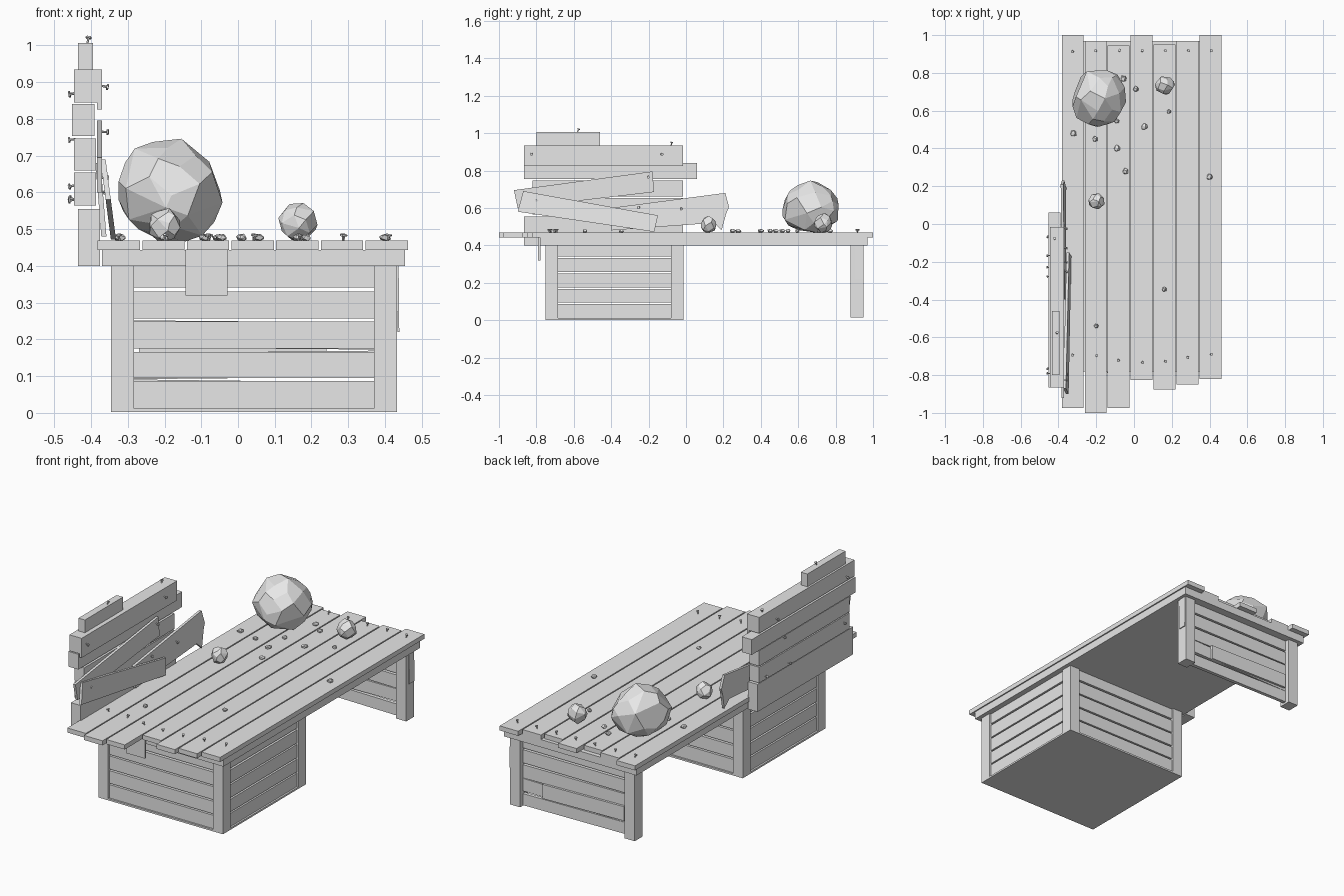
import bpy, bmesh, math, random
from mathutils import Vector, Matrix

random.seed(4)
cube = bpy.data.objects.get("Cube")
if cube:
    bpy.data.objects.remove(cube, do_unlink=True)

grey = bpy.data.materials.new("plain grey")
grey.use_nodes = True
grey.diffuse_color = (0.8, 0.8, 0.8, 1)
grey.node_tree.nodes["Principled BSDF"].inputs["Base Color"].default_value = (0.8, 0.8, 0.8, 1)


def finish(name, bm):
    mesh = bpy.data.meshes.new(name)
    bmesh.ops.recalc_face_normals(bm, faces=bm.faces)
    bm.to_mesh(mesh)
    bm.free()
    mesh.materials.append(grey)
    ob = bpy.data.objects.new(name, mesh)
    bpy.context.collection.objects.link(ob)
    return ob


def box(name, x, y, z, tilt=0):
    """Box from (min, max) ranges, optionally tilted about the y axis."""
    bm = bmesh.new()
    size = [r[1] - r[0] for r in (x, y, z)]
    bmesh.ops.create_cube(bm, size=1, matrix=Matrix.Diagonal((*size, 1)))
    ob = finish(name, bm)
    ob.location = [sum(r) / 2 for r in (x, y, z)]
    ob.rotation_euler.y = tilt
    return ob


def leaning_board(name, outline, lean, thick=0.014):
    """Board cut from a (y, z) outline; lean(y, z) gives its x."""
    bm = bmesh.new()
    face = bm.faces.new([bm.verts.new((lean(y, z), y, z)) for y, z in outline])
    ext = bmesh.ops.extrude_face_region(bm, geom=[face])
    verts = [v for v in ext["geom"] if isinstance(v, bmesh.types.BMVert)]
    bmesh.ops.translate(bm, verts=verts, vec=(thick, 0, 0))
    return finish(name, bm)


def rock(name, x, y, radii, count, base=0.467):
    """Faceted stone: hull of scattered sphere points, resting on the table."""
    bm = bmesh.new()
    for i in range(count):
        h = 1 - 2 * (i + 0.5) / count
        a = i * 2.4 + random.uniform(-0.35, 0.35)
        r = math.sqrt(1 - h * h)
        bm.verts.new(Vector((r * math.cos(a), r * math.sin(a), h)) * random.uniform(0.94, 1.06))
    hull = bmesh.ops.convex_hull(bm, input=bm.verts)
    spare = {g for g in hull["geom_interior"] + hull["geom_unused"] if isinstance(g, bmesh.types.BMVert)}
    bmesh.ops.delete(bm, geom=list(spare), context="VERTS")
    bmesh.ops.dissolve_limit(bm, angle_limit=math.radians(14), verts=bm.verts, edges=bm.edges)
    bmesh.ops.scale(bm, vec=radii, verts=bm.verts)
    low = min(v.co.z for v in bm.verts)
    bmesh.ops.translate(bm, vec=(x, y, base - low), verts=bm.verts)
    return finish(name, bm)


def nail(name, point, direction):
    bm = bmesh.new()
    for r, length, start in ((0.003, 0.02, 0), (0.008, 0.005, 0.015)):
        bmesh.ops.create_cone(bm, cap_ends=True, segments=6, radius1=r, radius2=r, depth=length,
                              matrix=Matrix.Translation((0, 0, start + length / 2)))
    ob = finish(name, bm)
    ob.location = point
    lean = Vector(direction) + Vector([random.uniform(-0.3, 0.3) for _ in range(3)])
    ob.rotation_euler = lean.to_track_quat("Z", "Y").to_euler()


# Table top: base slab and seven uneven planks
box("table_base", (-0.37, 0.455), (-0.78, 0.97), (0.4, 0.443))
plank_ends = [(-0.975, 1), (-1, 0.97), (-0.975, 0.945), (-0.825, 1),
              (-0.875, 0.95), (-0.85, 0.97), (-0.82, 1)]
for i, ends in enumerate(plank_ends):
    left = -0.382 + i * 0.1215
    box(f"table_plank_{i}", (left, left + 0.115), ends, (0.443, 0.469))
    nail(f"front_nail_{i}", (left + 0.06, -0.71 + 0.02 * math.cos(i), 0.467), (0, 0, 1))
    nail(f"back_nail_{i}", (left + 0.06, 0.917, 0.467), (0, 0, 1))
box("hanging_board", (-0.143, -0.028), (-0.79, -0.778), (0.32, 0.445))

# Front crate: posts, slats on four sides, solid floor
rows = [(0.012, 0.087), (0.095, 0.166), (0.175, 0.249), (0.257, 0.331), (0.341, 0.4)]
for side, x in (("right", (-0.345, -0.283)), ("left", (0.37, 0.433))):
    for end, y in (("front", (-0.752, -0.685)), ("back", (-0.08, -0.013))):
        box(f"crate_{end}_{side}_post", x, y, (0.004, 0.4))
    box(f"back_leg_{side}_post", x, (0.88, 0.95), (0.015, 0.4))
box("crate_floor", (-0.345, 0.433), (-0.752, -0.013), (0.002, 0.012))
for i, z in enumerate(rows):
    for end, y in (("front", (-0.742, -0.72)), ("back", (-0.045, -0.023))):
        box(f"crate_{end}_slat_{i}", (-0.29, 0.38), y, z)
    for side, x in (("right", (-0.335, -0.313)), ("left", (0.401, 0.423))):
        box(f"crate_{side}_slat_{i}", x, (-0.69, -0.075), z)

# Back leg panel with skewed lower slats
for i, z in enumerate(rows):
    box(f"back_leg_slat_{i}", (-0.29, 0.38), (0.905, 0.925), (max(z[0], 0.022), z[1]),
        (0.012, -0.01, 0.008, 0, 0)[i])
box("back_leg_patch", (-0.27, 0.24), (0.925, 0.938), (0.1, 0.18), 0.02)
box("splinter", (0.433, 0.438), (0.9, 0.945), (0.22, 0.4), -0.01)

# Broken side wall: stacked planks
wall = [((-0.436, -0.376), (-0.865, -0.015), (0.4, 0.555)),
        ((-0.446, -0.386), (-0.82, -0.015), (0.565, 0.654)),
        ((-0.446, -0.386), (-0.82, -0.015), (0.66, 0.747)),
        ((-0.452, -0.39), (-0.865, 0.06), (0.754, 0.84)),
        ((-0.446, -0.384), (-0.865, -0.015), (0.845, 0.935)),
        ((-0.435, -0.395), (-0.8, -0.46), (0.935, 1.007))]
for i, ranges in enumerate(wall):
    box(f"wall_plank_{i}", *ranges)
box("wall_facing", (-0.384, -0.37), (-0.865, -0.015), (0.825, 0.935))

# Loose boards against the wall
leaning_board("upper_loose_board", [(-0.92, 0.695), (-0.18, 0.795), (-0.17, 0.685), (-0.9, 0.6)],
              lambda y, z: -0.384)
leaning_board("lower_loose_board", [(-0.87, 0.69), (-0.15, 0.56), (-0.17, 0.472), (-0.9, 0.58)],
              lambda y, z: -0.346 - 0.13 * (z - 0.472))
leaning_board("snapped_board", [(-0.4, 0.6), (0.21, 0.68), (0.23, 0.605), (0.215, 0.57),
                                (0.19, 0.48), (0.15, 0.52), (-0.4, 0.48)],
              lambda y, z: -0.372 - 0.08 * (z - 0.48))

# Nails in the wall
for i, (y, z) in enumerate([(-0.825, 0.89), (-0.13, 0.89), (-0.2, 0.765), (-0.8, 0.64),
                            (-0.25, 0.6), (-0.025, 0.6)]):
    nail(f"wall_nail_{i}", (-0.372, y, z), (1, 0, 0))
    nail(f"wall_outer_nail_{i}", (-0.442, y * 0.9 - 0.05, z - 0.02), (-1, 0, 0))
nail("wall_top_nail", (-0.41, -0.58, 1.005), (0, 0, 1))
nail("wall_end_nail", (-0.42, -0.08, 0.933), (0, 0, 1))

# Boulder, stones and pebbles
rock("boulder", -0.187, 0.667, (0.148, 0.157, 0.141), 44)
rock("back_stone", 0.163, 0.735, (0.053, 0.052, 0.054), 24)
rock("front_stone", -0.2, 0.12, (0.045, 0.043, 0.047), 24)
pebbles = [(0.185, 0.595), (0.01, 0.715), (-0.055, 0.77), (-0.09, 0.545), (-0.205, 0.45),
           (-0.32, 0.48), (-0.09, 0.4), (0.055, 0.515), (-0.045, 0.28), (0.4, 0.25),
           (0.16, -0.345), (-0.2, -0.54)]
for i, (x, y) in enumerate(pebbles):
    r = random.uniform(0.012, 0.019)
    rock(f"pebble_{i}", x, y, (r, r, 0.011), 12)
